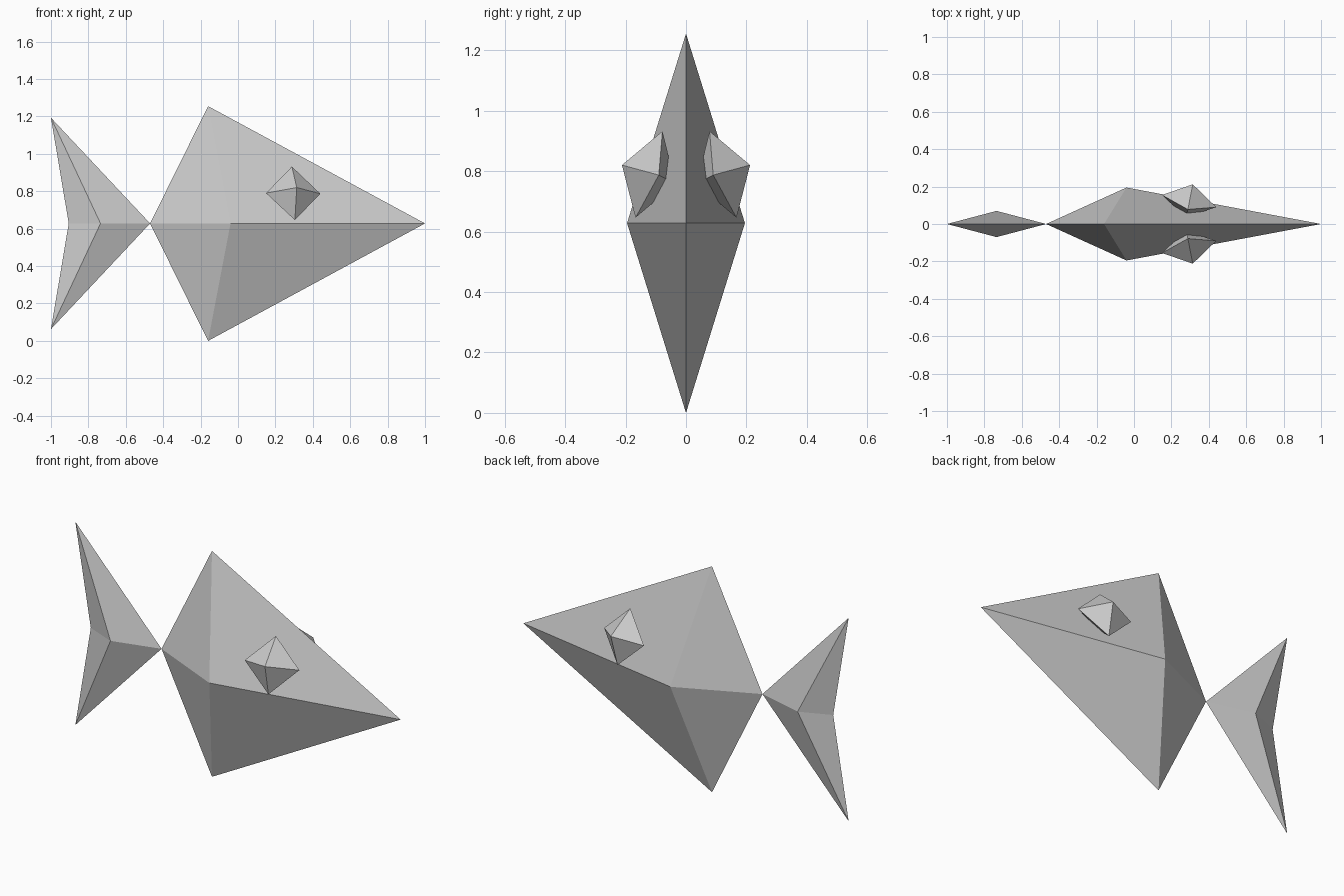
import bpy
import bmesh

if "Cube" in bpy.data.objects:
    bpy.data.objects.remove(bpy.data.objects["Cube"])


def bipyramid(name, ring, tips):
    """Closed faceted solid: a four-point ring joined to a tip on each side."""
    bm = bmesh.new()
    loop = [bm.verts.new(p) for p in ring]
    for tip in tips:
        t = bm.verts.new(tip)
        for i, v in enumerate(loop):
            bm.faces.new((v, loop[(i + 1) % len(loop)], t))
    bmesh.ops.recalc_face_normals(bm, faces=bm.faces)
    mesh = bpy.data.meshes.new(name)
    bm.to_mesh(mesh)
    bm.free()
    obj = bpy.data.objects.new(name, mesh)
    bpy.context.collection.objects.link(obj)
    return obj


MID = 0.628  # height of the fish's centre line

# Body: stretched octahedron
bipyramid("body",
          [(1, 0, MID), (-0.16, 0, 1.255), (-0.47, 0, MID), (-0.16, 0, 0)],
          [(-0.04, s * 0.195, MID) for s in (-1, 1)])

# Tail fin: notched arrowhead meeting the body at a point
bipyramid("tail_fin",
          [(-0.47, 0, MID), (-1, 0, MID + 0.565), (-0.905, 0, MID), (-1, 0, MID - 0.565)],
          [(-0.735, s * 0.07, MID) for s in (-1, 1)])

# Eyes: small octahedra tilted to the cheek, partly sunk into the body
for side, s in (("right", -1), ("left", 1)):
    bipyramid("eye_" + side,
              [(0.44, s * 0.09, 0.787), (0.288, s * 0.078, 0.932),
               (0.15, s * 0.155, 0.79), (0.304, s * 0.167, 0.646)],
              [(0.314, s * 0.212, 0.82), (0.277, s * 0.035, 0.758)])
